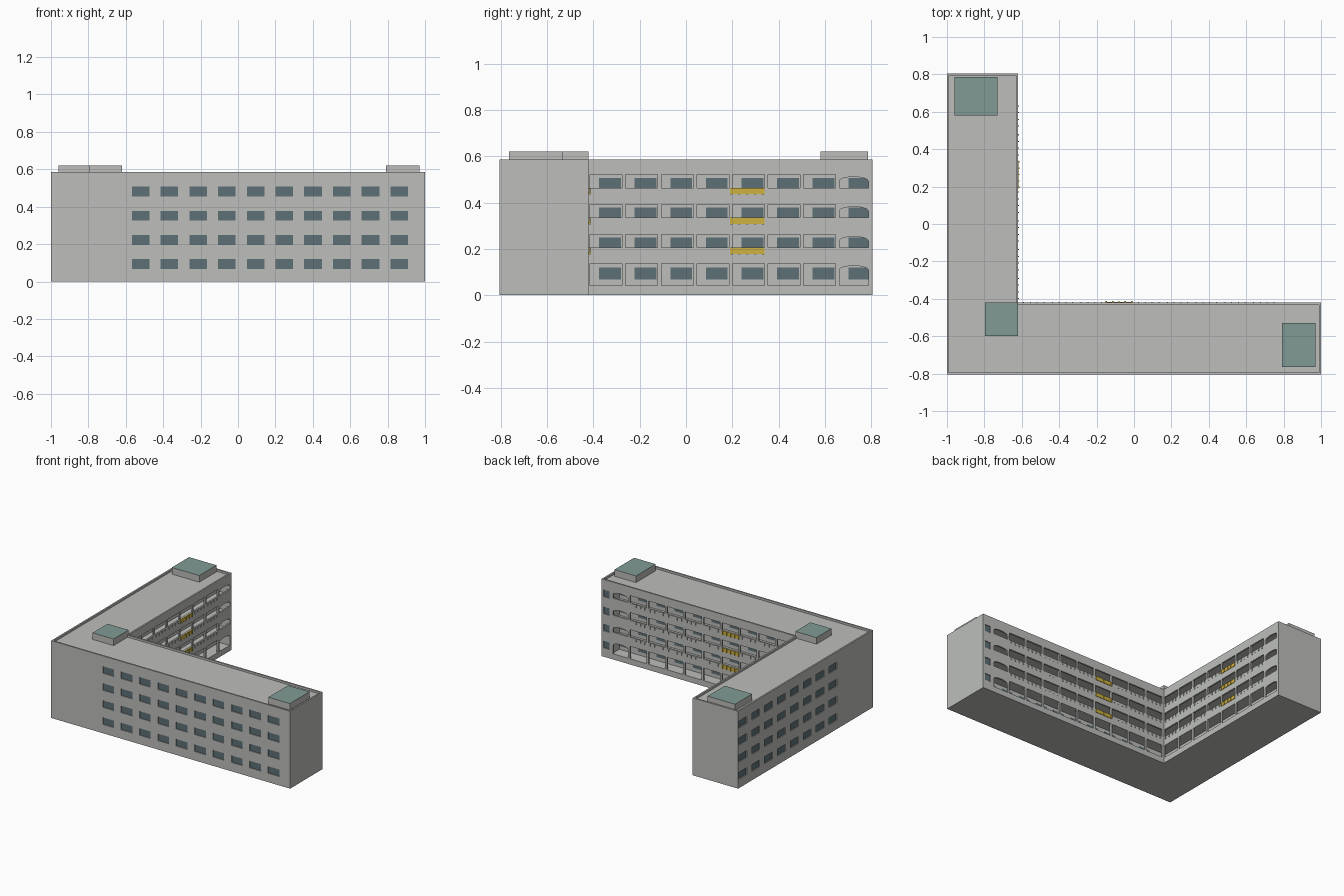
import bpy, bmesh, math

if "Cube" in bpy.data.objects:
    bpy.data.objects.remove(bpy.data.objects["Cube"])


def material(name, rgb):
    m = bpy.data.materials.new(name)
    m.diffuse_color = (*rgb, 1)
    m.use_nodes = True
    m.node_tree.nodes["Principled BSDF"].inputs["Base Color"].default_value = m.diffuse_color
    return m


CONCRETE = material("concrete_grey", (0.51, 0.52, 0.50))
GLASS = material("blue_grey_glass", (0.11, 0.16, 0.18))
TEAL = material("teal_roofing", (0.22, 0.33, 0.30))
YELLOW = material("yellow_paint", (0.62, 0.44, 0.05))


def prism(bm, pts, offset):
    """Extrude a planar outline of 3D points by an offset vector."""
    face = bm.faces.new([bm.verts.new(p) for p in pts])
    res = bmesh.ops.extrude_face_region(bm, geom=[face])
    moved = [v for v in res["geom"] if isinstance(v, bmesh.types.BMVert)]
    bmesh.ops.translate(bm, verts=moved, vec=offset)


def box(bm, x0, x1, y0, y1, z0, z1):
    prism(bm, [(x0, y0, z0), (x1, y0, z0), (x1, y1, z0), (x0, y1, z0)], (0, 0, z1 - z0))


def ell(bm, x0, x1, x2, y0, y1, y2, z0, z1):
    """L-shaped prism: x0-x1 is the side wing, y0-y1 the front wing."""
    pts = [(x0, y0), (x2, y0), (x2, y1), (x1, y1), (x1, y2), (x0, y2)]
    prism(bm, [(x, y, z0) for x, y in pts], (0, 0, z1 - z0))


def finish(bm, name, *mats):
    bmesh.ops.recalc_face_normals(bm, faces=bm.faces)
    me = bpy.data.meshes.new(name)
    bm.to_mesh(me)
    bm.free()
    ob = bpy.data.objects.new(name, me)
    bpy.context.collection.objects.link(ob)
    for m in mats:
        me.materials.append(m)
    return ob


def cut(target, bm):
    cutter = finish(bm, "cutter", CONCRETE)
    mod = target.modifiers.new("cut", 'BOOLEAN')
    mod.operation, mod.solver, mod.object = 'DIFFERENCE', 'EXACT', cutter
    bpy.context.view_layer.objects.active = target
    bpy.ops.object.modifier_apply(modifier=mod.name)
    bpy.data.objects.remove(cutter)


# Main dimensions
H, FLOOR, PITCH, BAY = 0.585, 0.129, 0.1537, 0.138
SIDE_X, FRONT_Y = -0.62, -0.42        # courtyard facades
DEPTH, WALL, RECESS = 0.09, 0.012, 0.008
SIDE_START, FRONT_START = -0.414, -0.605
SIDE_BAYS, FRONT_BAYS = 8, 10


def opening_z(k):
    top = 0.137 + k * FLOOR - (0.003 if k else 0)
    return (0.043 if k == 0 else top - 0.057), top


def window_z(k):
    return 0.067 + k * FLOOR, 0.120 + k * FLOOR


def facade_bays():
    """Every courtyard bay: wing, index, start position, floor."""
    for wing, start, n in (("side", SIDE_START, SIDE_BAYS), ("front", FRONT_START, FRONT_BAYS)):
        for i in range(n):
            for k in range(4):
                yield wing, i, start + i * PITCH, k, i == n - 1


def on_facade(wing, u, d, z):
    """Point at u along a courtyard facade, d outward from it."""
    return (SIDE_X + d, u, z) if wing == "side" else (u, FRONT_Y + d, z)


def facade_prism(bm, wing, outline, d0, d1):
    off = (d1 - d0, 0, 0) if wing == "side" else (0, d1 - d0, 0)
    prism(bm, [on_facade(wing, u, d0, z) for u, z in outline], off)


def rect(u0, u1, z0, z1):
    return [(u0, z0), (u1, z0), (u1, z1), (u0, z1)]


# L-shaped building shell
bm = bmesh.new()
ell(bm, -1, SIDE_X, 1, -0.805, FRONT_Y, 0.805, 0, H)
building = finish(bm, "building_shell", CONCRETE)

# Sunken roof inside the parapet
bm = bmesh.new()
ell(bm, -1 + WALL, SIDE_X - WALL, 1 - WALL, -0.805 + WALL, FRONT_Y - WALL, 0.805 - WALL, H - 0.015, H + 0.1)
cut(building, bm)

# Gallery corridors behind the courtyard arcade, one per floor
bm = bmesh.new()
for k in range(4):
    a, b = SIDE_X - DEPTH, FRONT_Y - DEPTH
    ell(bm, a, SIDE_X - WALL, 0.915, b, FRONT_Y - WALL, 0.79, 0.04 + k * FLOOR, 0.141 + k * FLOOR)
cut(building, bm)

# Arcade openings, with a shallow arch in the last bay of each wing
bm = bmesh.new()
for wing, i, u, k, last in facade_bays():
    z0, z1 = opening_z(k)
    if last:
        w, spring = 0.125, z1 - 0.028
        outline = [(u, z0), (u + w, z0)]
        outline += [(u + w * (0.5 + 0.5 * math.cos(t * math.pi / 8)),
                     spring + 0.018 * math.sin(t * math.pi / 8)) for t in range(9)]
    else:
        outline = rect(u, u + BAY, z0, z1)
    facade_prism(bm, wing, outline, -0.02, 0.008)
cut(building, bm)

# Outer window recesses and their glass, plus narrow end windows in the courtyard
holes, panes = bmesh.new(), bmesh.new()
for k in range(4):
    z0, z1 = window_z(k)
    for i in range(FRONT_BAYS):
        x = -0.568 + i * PITCH
        box(holes, x, x + 0.094, -0.9, -0.805 + RECESS, z0, z1)
        box(panes, x, x + 0.094, -0.805 + RECESS - 0.002, -0.805 + RECESS + 0.002, z0, z1)
    for i in range(SIDE_BAYS):
        y = -0.375 + i * PITCH
        box(holes, -1.1, -1 + RECESS, y, y + 0.094, z0, z1)
        box(panes, -1 + RECESS - 0.002, -1 + RECESS + 0.002, y, y + 0.094, z0, z1)
    box(holes, 0.935, 0.985, FRONT_Y - RECESS, FRONT_Y + 0.05, z0, z1)
    box(panes, 0.935, 0.985, FRONT_Y - RECESS - 0.002, FRONT_Y - RECESS + 0.002, z0, z1)
cut(building, holes)
finish(panes, "outer_windows", GLASS)

# Windows on the inner wall of the galleries
bm = bmesh.new()
for wing, i, u, k, last in facade_bays():
    facade_prism(bm, wing, rect(u + 0.039, u + 0.133, *window_z(k)), -DEPTH - 0.002, -DEPTH + 0.003)
finish(bm, "gallery_windows", GLASS)

# Yellow balcony panels on one bay per wing, small ribs under the other sills
panels, ribs = bmesh.new(), bmesh.new()
for wing, i, u, k, last in facade_bays():
    if k == 0:
        continue
    z = opening_z(k)[0]
    if i == (4 if wing == "side" else 3):
        facade_prism(panels, wing, rect(u - 0.01, u + BAY, z - 0.028, z), -0.002, 0.003)
        for j in range(5):
            r = u - 0.008 + j * 0.034
            facade_prism(panels, wing, rect(r, r + 0.007, z - 0.03, z), 0.002, 0.007)
    elif not last:
        for j in range(4):
            r = u + 0.012 + j * 0.036
            facade_prism(ribs, wing, rect(r, r + 0.006, z - 0.022, z), -0.002, 0.004)
finish(panels, "yellow_balcony_panels", YELLOW)
finish(ribs, "sill_ribs", CONCRETE)

# Rooftop stair housings with teal tops
for name, b in (("back", (-0.96, -0.73, 0.58, 0.785)),
                ("corner", (-0.797, -0.621, -0.6, -0.421)),
                ("right", (0.79, 0.97, -0.765, -0.53))):
    bm = bmesh.new()
    box(bm, *b, H - 0.02, 0.62)
    ob = finish(bm, name + "_roof_housing", CONCRETE, TEAL)
    for p in ob.data.polygons:
        p.material_index = 1 if p.normal.z > 0.9 else 0
